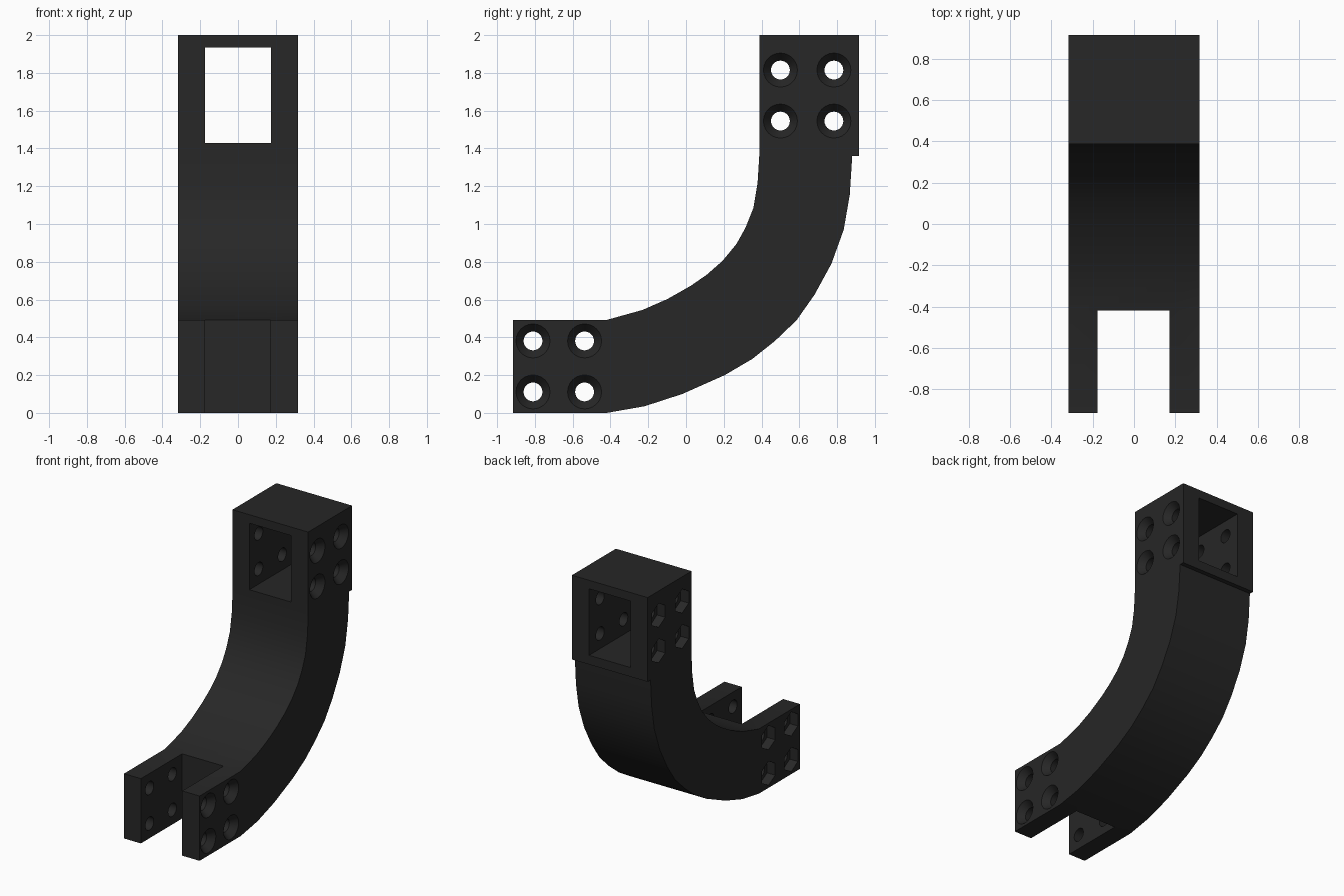
import bpy, bmesh, math

if "Cube" in bpy.data.objects:
    bpy.data.objects.remove(bpy.data.objects["Cube"])

HALF_W = 0.318

black = bpy.data.materials.new("matte black")
black.diffuse_color = (0.02, 0.02, 0.02, 1)
black.use_nodes = True
black.node_tree.nodes["Principled BSDF"].inputs["Base Color"].default_value = black.diffuse_color


def make_object(name, bm):
    bmesh.ops.recalc_face_normals(bm, faces=bm.faces)
    mesh = bpy.data.meshes.new(name)
    bm.to_mesh(mesh)
    bm.free()
    mesh.materials.append(black)
    obj = bpy.data.objects.new(name, mesh)
    bpy.context.collection.objects.link(obj)
    return obj


def add_box(bm, x, y, z):
    box = bmesh.ops.create_cube(bm, size=1)["verts"]
    for v in box:
        v.co = [lo + (c + 0.5) * (hi - lo) for c, (lo, hi) in zip(v.co, (x, y, z))]


def add_bolt_hole(bm, y, z, sides=24):
    """Hex nut pocket on the left, plain bore, countersink on the right."""
    def hex_radius(a):
        d = (a + math.pi / 6) % (math.pi / 3) - math.pi / 6
        return 0.079 / math.cos(math.pi / 6 - abs(d))
    sections = [(-0.34, None), (-0.25, None), (-0.25, 0.05),
                (0.268, 0.05), (0.318, 0.09), (0.343, 0.11)]
    rings = []
    for x, r in sections:
        ring = []
        for i in range(sides):
            a = math.tau * i / sides
            rad = hex_radius(a) if r is None else r
            ring.append(bm.verts.new((x, y + rad * math.sin(a), z + rad * math.cos(a))))
        rings.append(ring)
    for r0, r1 in zip(rings, rings[1:]):
        for i in range(sides):
            j = (i + 1) % sides
            bm.faces.new((r0[i], r0[j], r1[j], r1[i]))
    bm.faces.new(rings[0])
    bm.faces.new(rings[-1])


def cut(target, cutter):
    mod = target.modifiers.new("cut", "BOOLEAN")
    mod.operation = "DIFFERENCE"
    mod.solver = "EXACT"
    mod.object = cutter
    bpy.context.view_layer.objects.active = target
    bpy.ops.object.modifier_apply(modifier=mod.name)
    bpy.data.objects.remove(cutter)


# Curved arm: side profile (y, z) extruded across the width
outer = [(-0.42, 0), (-0.22, 0.035), (-0.02, 0.10), (0.205, 0.20), (0.35, 0.285),
         (0.47, 0.38), (0.585, 0.49), (0.68, 0.625), (0.77, 0.79), (0.835, 0.97),
         (0.867, 1.155), (0.88, 1.36)]
inner = [(0.388, 1.36), (0.379, 1.217), (0.357, 1.085), (0.315, 0.98), (0.267, 0.894),
         (0.193, 0.804), (0.108, 0.73), (0.024, 0.672), (-0.098, 0.603),
         (-0.23, 0.545), (-0.42, 0.492)]
profile = ([(-0.915, 0)] + outer + [(0.915, 1.36), (0.915, 2), (0.388, 2)]
           + inner + [(-0.915, 0.492)])
bm = bmesh.new()
face = bm.faces.new([bm.verts.new((-HALF_W, y, z)) for y, z in profile])
side = bmesh.ops.extrude_face_region(bm, geom=[face])["geom"]
bmesh.ops.translate(bm, vec=(2 * HALF_W, 0, 0),
                    verts=[g for g in side if isinstance(g, bmesh.types.BMVert)])
arm = make_object("curved_bracket_arm", bm)

# Window through the upper block and open slot in the lower fork
bm = bmesh.new()
add_box(bm, (-0.176, 0.174), (0.2, 1.1), (1.43, 1.935))
add_box(bm, (-0.176, 0.172), (-1.1, -0.42), (-0.2, 0.7))
cut(arm, make_object("slot_cutter", bm))

# Four bolt holes at each end
bm = bmesh.new()
for ys, zs in (((-0.81, -0.537), (0.111, 0.381)), ((0.50, 0.783), (1.545, 1.815))):
    for y in ys:
        for z in zs:
            add_bolt_hole(bm, y, z)
cut(arm, make_object("bolt_hole_cutter", bm))

bpy.ops.object.select_all(action="DESELECT")
arm.select_set(True)
bpy.context.view_layer.objects.active = arm
bpy.ops.object.shade_smooth_by_angle(angle=math.radians(20))
